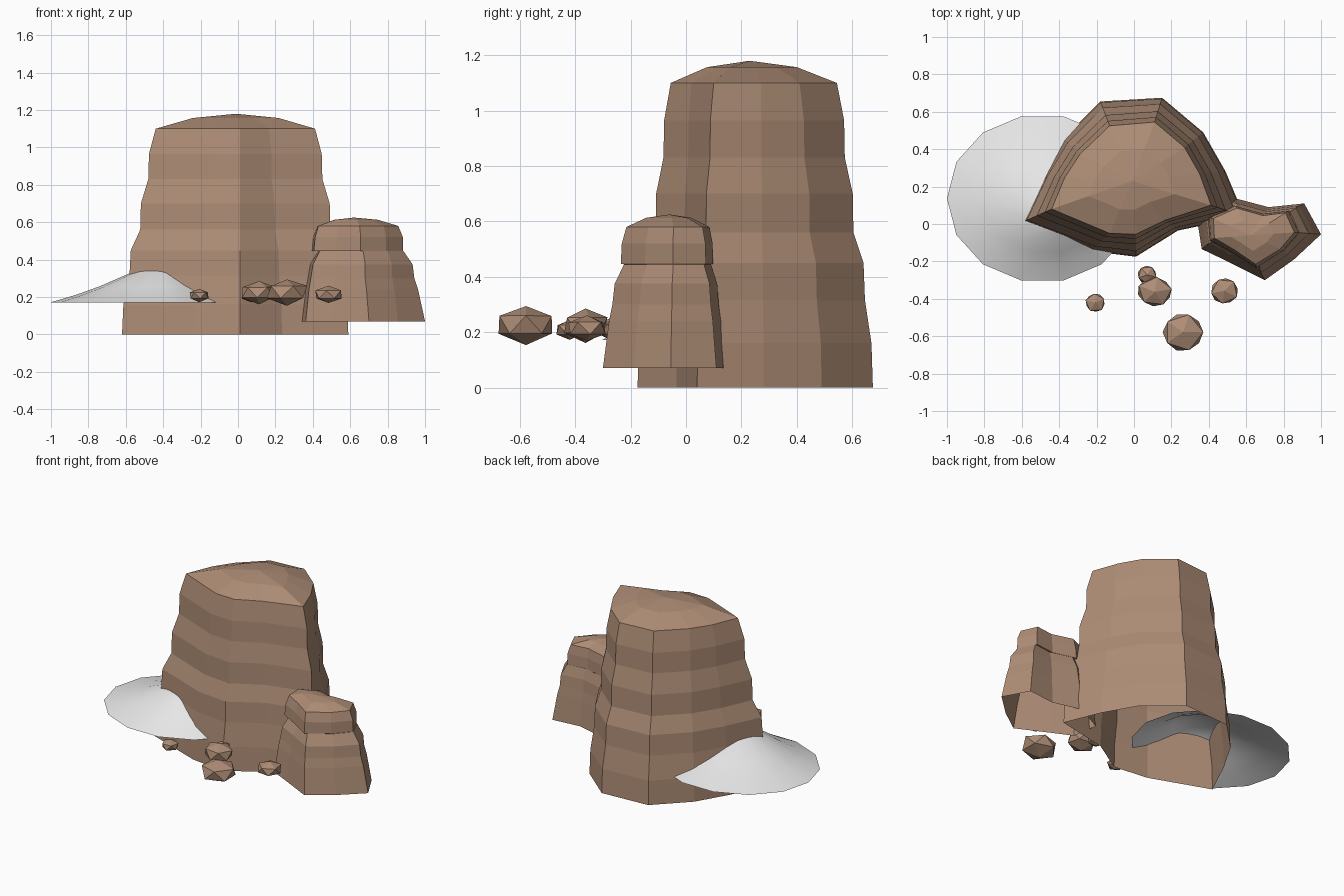
import bpy, bmesh, math, random
from mathutils import Vector, Matrix

random.seed(4)
cube = bpy.data.objects.get("Cube")
if cube:
    bpy.data.objects.remove(cube)


def material(name, rgb):
    m = bpy.data.materials.new(name)
    m.use_nodes = True
    color = (*rgb, 1.0)
    m.diffuse_color = color
    bsdf = next(n for n in m.node_tree.nodes if n.type == 'BSDF_PRINCIPLED')
    bsdf.inputs["Base Color"].default_value = color
    bsdf.inputs["Roughness"].default_value = 0.9
    return m


rock = material("sandstone brown", (0.42, 0.265, 0.18))
pale = material("pale grey", (0.80, 0.80, 0.80))


def finish(name, bm, mat, smooth=False):
    bmesh.ops.recalc_face_normals(bm, faces=bm.faces)
    mesh = bpy.data.meshes.new(name)
    bm.to_mesh(mesh)
    bm.free()
    mesh.materials.append(mat)
    for p in mesh.polygons:
        p.use_smooth = smooth
    obj = bpy.data.objects.new(name, mesh)
    bpy.context.collection.objects.link(obj)
    return obj


def loft(name, rings, apex, mat, smooth=False):
    """Bridge rings from bottom to top and close with a fan; the base stays open."""
    bm = bmesh.new()
    loops = [[bm.verts.new(p) for p in ring] for ring in rings]
    n = len(loops[0])
    for low, high in zip(loops, loops[1:]):
        for i in range(n):
            j = (i + 1) % n
            bm.faces.new((low[i], low[j], high[j], high[i]))
    tip = bm.verts.new(apex)
    for i in range(n):
        bm.faces.new((loops[-1][i], loops[-1][(i + 1) % n], tip))
    return finish(name, bm, mat, smooth)


def butte(name, base, top, levels, apex, mid_z):
    """Wall strata (height, blend, x shift) between two outlines, then a low dome."""
    rings = []
    for z, f, dx in levels:
        blend = [Vector(b).lerp(Vector(t), f) for b, t in zip(base, top)]
        rings.append([Vector((p.x + dx, p.y, z)) for p in blend])
    tip = Vector(apex)
    dome = [p.lerp(tip, 0.46) for p in rings[-1]]
    for p in dome:
        p.z = mid_z
    return loft(name, rings + [dome], tip, rock)


# Large butte
butte("large_butte",
      [(-.62, .0), (-.23, -.145), (.01, -.175), (.235, -.035), (.59, .04), (.49, .28),
       (.37, .49), (.15, .675), (-.18, .655), (-.38, .455), (-.50, .25)],
      [(-.44, .08), (-.13, -.05), (.01, -.055), (.165, .02), (.412, .10), (.35, .27),
       (.27, .41), (.11, .545), (-.13, .525), (-.287, .375), (-.37, .25)],
      [(0, 0, 0), (.16, .04, 0), (.315, .22, 0), (.45, .26, 0), (.56, .54, 0),
       (.70, .56, 0), (.83, .78, 0), (.965, .80, 0), (1.1, 1, 0)],
      (-.01, .23, 1.18), 1.157)

# Small butte with a cap layer that overhangs on its -x side
butte("small_butte",
      [(.335, .04), (.362, -.134), (.50, -.20), (.70, -.30), (.855, -.19),
       (1.0, -.055), (.91, .11), (.72, .09), (.53, .14)],
      [(.425, .03), (.43, -.075), (.54, -.14), (.65, -.215), (.78, -.135),
       (.857, -.045), (.81, .06), (.69, .045), (.55, .085)],
      [(.07, 0, 0), (.24, .26, 0), (.30, .40, 0), (.375, .50, .005),
       (.445, .90, .014), (.446, .76, -.008), (.52, .80, -.004), (.58, 1, 0)],
      (.62, -.06, .625), .613)

# Smooth drift leaning on the large butte
drift_tip = Vector((-.39, .05, .37))
drift_rings = []
for frac, z in [(1, .172), (.78, .212), (.57, .258), (.28, .335)]:
    ring = []
    for k in range(14):
        a = math.tau * k / 14
        p = Vector((-.49 + .51 * math.cos(a), .137 + .45 * math.sin(a), z))
        q = drift_tip.lerp(p, frac)
        q.z = z
        ring.append(q)
    drift_rings.append(ring)
loft("drift", drift_rings, drift_tip, pale, smooth=True)

# Loose boulders: position, x radius, y radius, half height, turn
boulders = [((-.207, -.42, .208), .058, .055, .037, .4),
            ((.07, -.272, .21), .056, .053, .04, 1.0),
            ((.112, -.363, .225), .102, .086, .062, .2),
            ((.262, -.578, .227), .118, .112, .071, 0),
            ((.483, -.358, .214), .080, .078, .048, .8)]
for i, (pos, rx, ry, h, turn) in enumerate(boulders, 1):
    bm = bmesh.new()
    bmesh.ops.create_icosphere(bm, subdivisions=1, radius=1,
                               matrix=Matrix.Rotation(turn, 4, 'Z'))
    for v in bm.verts:
        v.co *= random.uniform(.94, 1.05)
    bm.transform(Matrix.Translation(pos) @ Matrix.Diagonal((rx, ry, h, 1)))
    finish(f"boulder_{i}", bm, rock)
